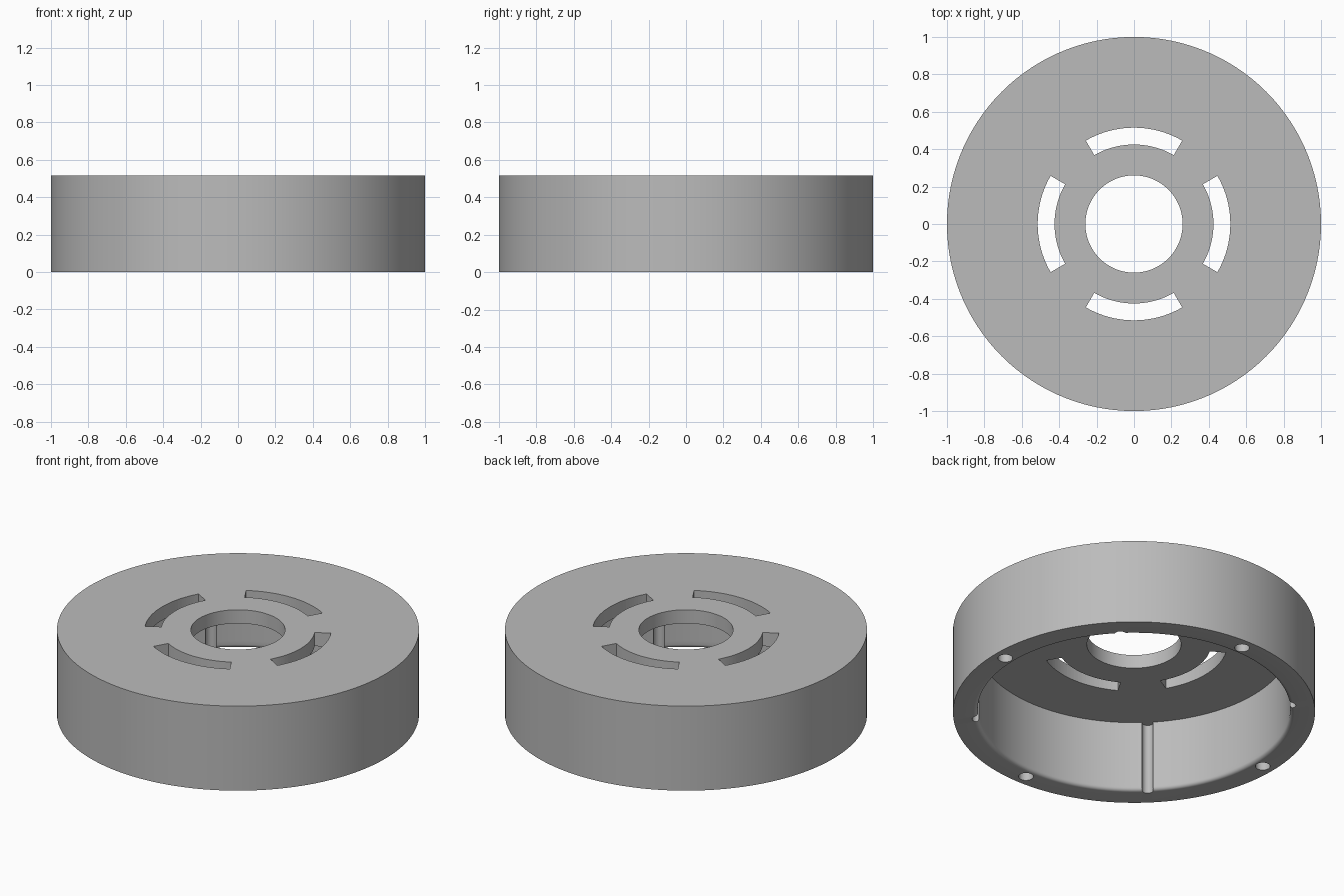
import bpy, bmesh, math
from mathutils import Vector, Matrix

cube = bpy.data.objects.get("Cube")
if cube:
    bpy.data.objects.remove(cube, do_unlink=True)

HEIGHT, CEILING = 0.515, 0.432
BORE, WALL, FILLET = 0.26, 0.863, 0.022
STEPS = 120

grey = bpy.data.materials.new("plain grey")
grey.use_nodes = True
colour = (0.5, 0.5, 0.5, 1)
grey.diffuse_color = colour
grey.node_tree.nodes["Principled BSDF"].inputs["Base Color"].default_value = colour


def make_object(name, bm):
    bmesh.ops.recalc_face_normals(bm, faces=bm.faces)
    mesh = bpy.data.meshes.new(name)
    bm.to_mesh(mesh)
    bm.free()
    mesh.materials.append(grey)
    obj = bpy.data.objects.new(name, mesh)
    bpy.context.collection.objects.link(obj)
    return obj


def add_prism(bm, outline, bottom, top):
    """Extrude a flat outline between two heights."""
    face = bm.faces.new([bm.verts.new((x, y, bottom)) for x, y in outline])
    moved = bmesh.ops.extrude_face_region(bm, geom=[face])["geom"]
    verts = [g for g in moved if isinstance(g, bmesh.types.BMVert)]
    bmesh.ops.translate(bm, verts=verts, vec=(0, 0, top - bottom))


def add_pin(bm, angle, distance, radius, top):
    """Round drilling that enters from the underside."""
    place = Matrix.Rotation(angle, 4, "Z") @ Matrix.Translation((distance, 0, top / 2 - 0.05))
    bmesh.ops.create_cone(bm, cap_ends=True, segments=28, radius1=radius,
                          radius2=radius, depth=top + 0.1, matrix=place)


def arc(radius, start, end, steps=20):
    angles = [start + (end - start) * i / steps for i in range(steps + 1)]
    return [(radius * math.cos(a), radius * math.sin(a)) for a in angles]


# Turned housing: top plate with bore, outer wall, rounded inner lip
profile = [(BORE, CEILING), (BORE, HEIGHT), (1, HEIGHT), (1, 0)]
for i in range(6):
    a = math.radians(90) * i / 5
    profile.append((WALL + FILLET * (1 - math.sin(a)), FILLET * (1 - math.cos(a))))
profile += [(WALL, FILLET * 2), (WALL, CEILING)]

bm = bmesh.new()
ring = [bm.verts.new((r, 0, z)) for r, z in profile]
edges = [bm.edges.new((v, ring[i - 1])) for i, v in enumerate(ring)]
bmesh.ops.spin(bm, geom=ring + edges, cent=Vector(), axis=(0, 0, 1),
               angle=math.tau, steps=STEPS, use_merge=True)
bmesh.ops.remove_doubles(bm, verts=bm.verts, dist=0.0001)
housing = make_object("housing", bm)

# Cutters: curved slots, blind rim holes and wall grooves, four of each
bm = bmesh.new()
for quarter in range(4):
    turn = quarter * math.pi / 2
    low, high = turn - math.pi / 6, turn + math.pi / 6
    add_prism(bm, arc(0.515, low, high) + arc(0.425, high, low), CEILING - 0.1, HEIGHT + 0.1)
    add_pin(bm, turn, 0.928, 0.041, CEILING)
    add_pin(bm, turn + math.pi / 4, 0.866, 0.031, CEILING)
cutter = make_object("hole_cutter", bm)
cutter.hide_render = True

cut = housing.modifiers.new("holes", "BOOLEAN")
cut.operation = "DIFFERENCE"
cut.solver = "EXACT"
cut.object = cutter

bpy.ops.object.select_all(action="DESELECT")
bpy.context.view_layer.objects.active = housing
housing.select_set(True)
bpy.ops.object.modifier_apply(modifier=cut.name)
bpy.data.objects.remove(cutter, do_unlink=True)
bpy.ops.object.shade_smooth_by_angle(angle=math.radians(30))
